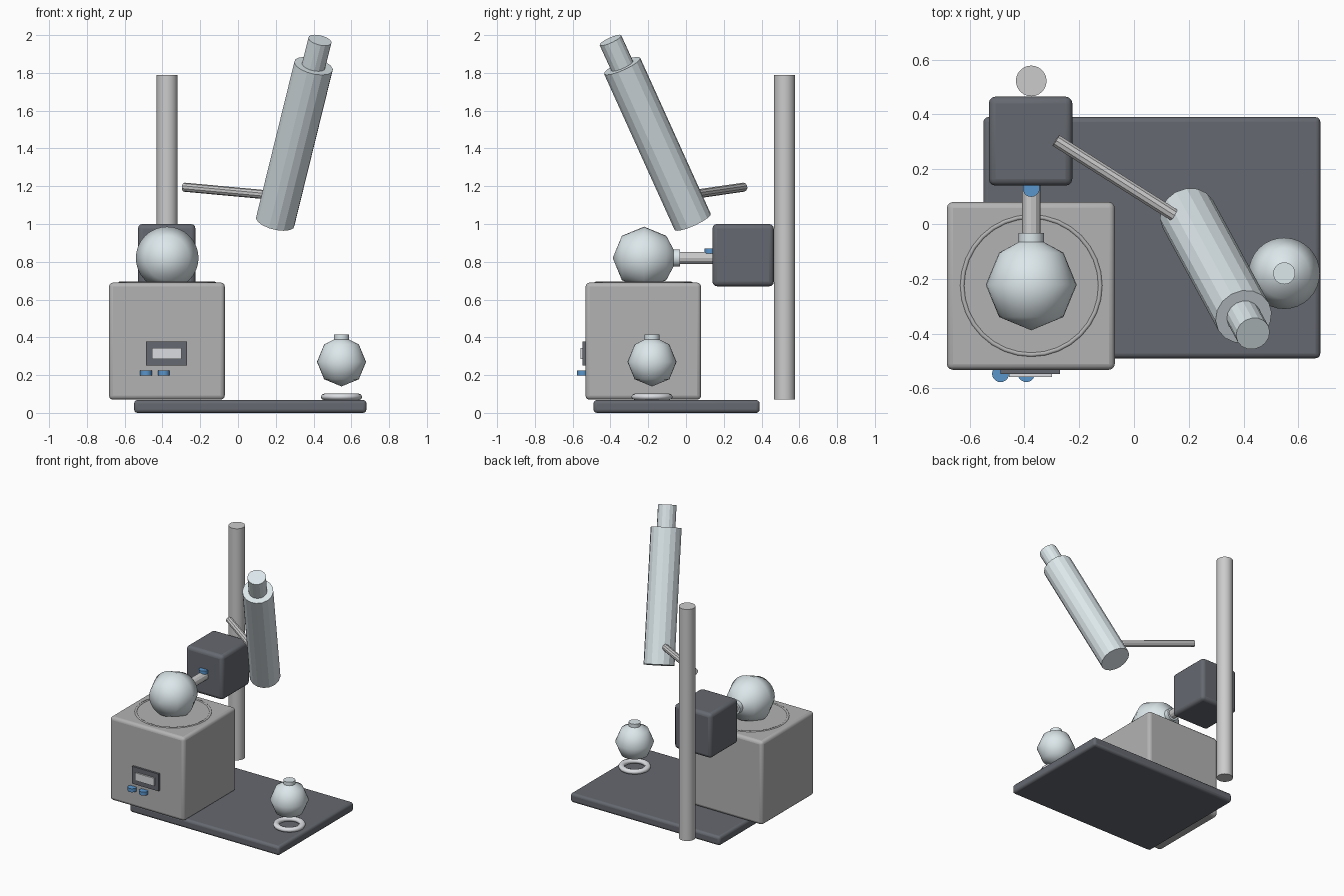
import bpy, math
from mathutils import Vector

if "Cube" in bpy.data.objects:
    bpy.data.objects.remove(bpy.data.objects["Cube"])


def material(name, col):
    m = bpy.data.materials.new(name)
    m.diffuse_color = (*col, 1)
    m.use_nodes = True
    m.node_tree.nodes["Principled BSDF"].inputs["Base Color"].default_value = m.diffuse_color
    return m


DARK = material("dark_grey", (0.13, 0.14, 0.16))
GREY = material("mid_grey", (0.45, 0.45, 0.45))
STEEL = material("steel", (0.6, 0.6, 0.6))
GLASS = material("pale_glass", (0.72, 0.8, 0.83))
BLUE = material("blue", (0.1, 0.3, 0.6))
SCREEN = material("screen", (0.7, 0.72, 0.75))


def finish(o, name, mat, smooth=None):
    o.name = name
    o.data.materials.append(mat)
    if smooth:
        bpy.ops.object.select_all(action='DESELECT')
        o.select_set(True)
        bpy.context.view_layer.objects.active = o
        bpy.ops.object.shade_smooth_by_angle(angle=math.radians(smooth))
    return o


def box(name, lo, hi, mat, bevel=0):
    lo, hi = Vector(lo), Vector(hi)
    bpy.ops.mesh.primitive_cube_add(size=1, location=(lo + hi) / 2)
    o = bpy.context.object
    o.scale = hi - lo
    bpy.ops.object.transform_apply(location=False, rotation=False)
    if bevel:
        b = o.modifiers.new("rounded_edges", 'BEVEL')
        b.width, b.segments = bevel, 3
    return finish(o, name, mat, 35 if bevel else None)


def rod(name, a, b, r, mat, sides=24, smooth=None):
    a, b = Vector(a), Vector(b)
    bpy.ops.mesh.primitive_cylinder_add(vertices=sides, radius=r, depth=(b - a).length,
                                        location=(a + b) / 2)
    o = bpy.context.object
    o.rotation_euler = (b - a).to_track_quat('Z', 'Y').to_euler()
    return finish(o, name, mat, smooth)


def ring(name, loc, major, minor, mat, sides=32):
    bpy.ops.mesh.primitive_torus_add(location=loc, major_radius=major, minor_radius=minor,
                                     major_segments=sides, minor_segments=8)
    return finish(bpy.context.object, name, mat, 60)


def flask(name, loc, r, neck_r, neck_top, rot, sides=32):
    """Round-bottomed flask turned from a coarse profile about local z."""
    s = r * math.sqrt(0.5)
    prof = [(s, -s), (r, 0), (s, s), (neck_r, neck_top * 0.82), (neck_r, neck_top)]
    verts = [(0, 0, -r)]
    for pr, pz in prof:
        for i in range(sides):
            t = 2 * math.pi * i / sides
            verts.append((pr * math.cos(t), pr * math.sin(t), pz))
    faces = [(0, 1 + (i + 1) % sides, 1 + i) for i in range(sides)]
    for k in range(len(prof) - 1):
        p, q = 1 + k * sides, 1 + (k + 1) * sides
        for i in range(sides):
            j = (i + 1) % sides
            faces.append((p + i, p + j, q + j, q + i))
    last = 1 + (len(prof) - 1) * sides
    faces.append(tuple(range(last, last + sides)))
    me = bpy.data.meshes.new(name)
    me.from_pydata(verts, [], faces)
    o = bpy.data.objects.new(name, me)
    bpy.context.collection.objects.link(o)
    o.location, o.rotation_euler = loc, rot
    return finish(o, name, GLASS, 50)


# base plate, post and drive housing
box("base_plate", (-0.55, -0.49, 0), (0.68, 0.39, 0.068), DARK, 0.018)
rod("post", (-0.375, 0.522, 0.07), (-0.375, 0.522, 1.79), 0.056, STEEL, 24, 30)
box("drive_housing", (-0.53, 0.14, 0.67), (-0.225, 0.465, 1.0), DARK, 0.025)

# heating bath with rim and control panel
box("heating_bath", (-0.683, -0.532, 0.07), (-0.07, 0.08, 0.69), GREY, 0.022)
ring("bath_rim", (-0.375, -0.225, 0.686), 0.252, 0.009, GREY)
box("control_panel", (-0.488, -0.547, 0.25), (-0.27, -0.53, 0.378), DARK)
box("display_screen", (-0.456, -0.558, 0.285), (-0.3, -0.54, 0.343), SCREEN)

# knobs: two on the bath front, one over the shaft
for name, x, y, z in (("bath_knob_left", -0.487, -0.546, 0.212),
                      ("bath_knob_right", -0.393, -0.546, 0.212),
                      ("shaft_knob", -0.375, 0.13, 0.857)):
    rod(name, (x, y, z - 0.013), (x, y, z + 0.013), 0.031, BLUE, 20, 30)

# rotating flask and shaft
flask("rotating_flask", (-0.375, -0.222, 0.82), 0.166, 0.046, 0.19, (-math.pi / 2, 0, 0))
rod("rotor_shaft", (-0.375, -0.06, 0.82), (-0.375, 0.16, 0.82), 0.033, STEEL, 12)

# receiving flask on its ring
flask("receiving_flask", (0.548, -0.18, 0.27), 0.13, 0.04, 0.145, (0, 0, 0))
r = ring("flask_support_ring", (0.548, -0.18, 0.085), 0.088, 0.022, SCREEN)
r.scale.z = 0.8

# tilted condenser with cap and carrying arm
low, high, tip = (0.197, 0.035, 1.012), (0.40, -0.338, 1.837), (0.434, -0.4, 1.973)
rod("condenser", low, high, 0.105, GLASS, 16)
rod("condenser_cap", high, tip, 0.063, GLASS, 16)
rod("condenser_arm", (-0.285, 0.305, 1.195), (0.15, 0.03, 1.155), 0.024, STEEL, 10)
